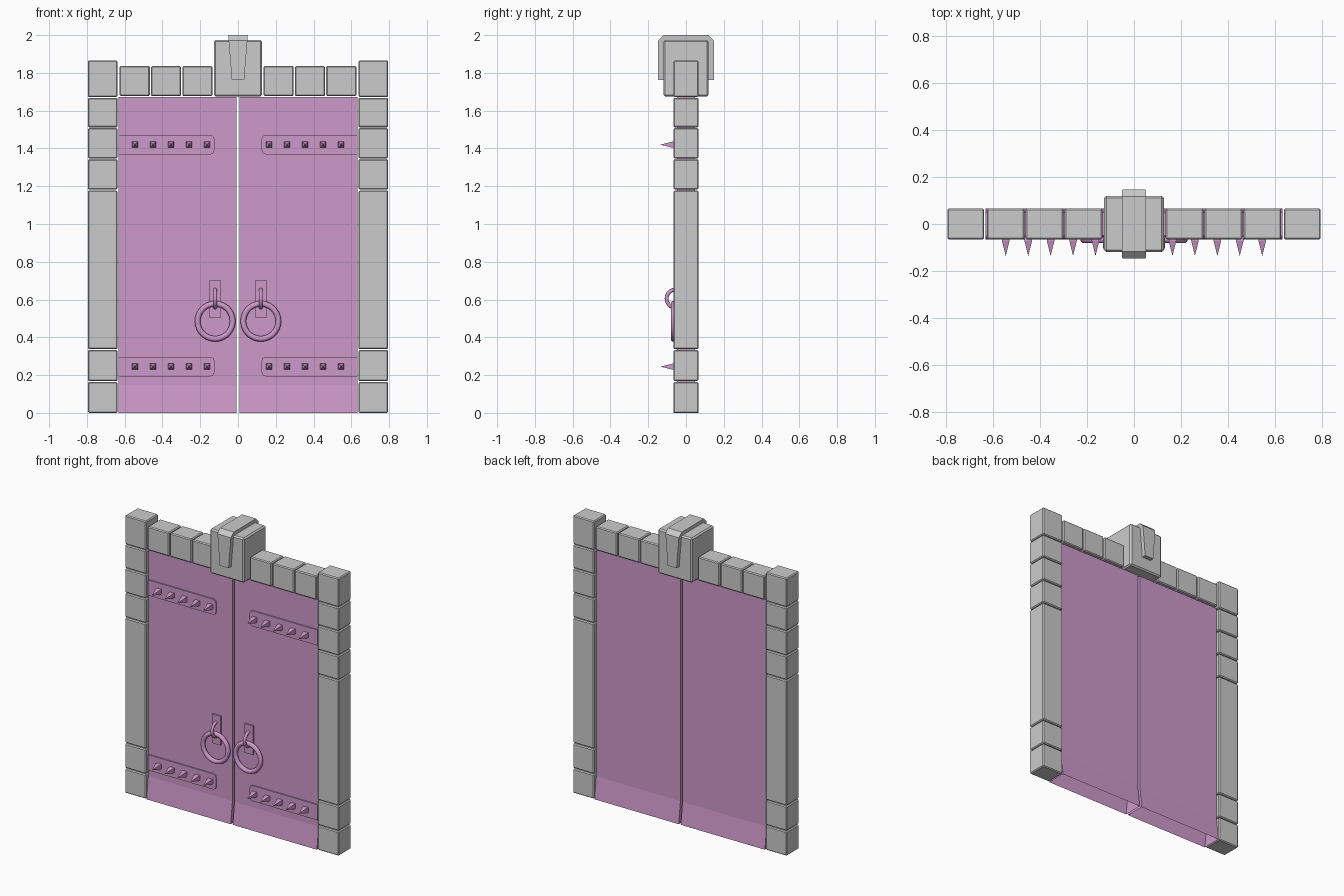
import bpy, bmesh, math
from mathutils import Vector

if "Cube" in bpy.data.objects:
    bpy.data.objects.remove(bpy.data.objects["Cube"])

paint = bpy.data.materials.new("door_paint")
paint.diffuse_color = (0.62, 0.32, 0.60, 1)
paint.use_nodes = True
paint.node_tree.nodes["Principled BSDF"].inputs["Base Color"].default_value = paint.diffuse_color


def finish(name, bm, mat=None, bevel=0):
    bmesh.ops.recalc_face_normals(bm, faces=bm.faces[:])
    me = bpy.data.meshes.new(name)
    bm.to_mesh(me)
    bm.free()
    ob = bpy.data.objects.new(name, me)
    bpy.context.collection.objects.link(ob)
    if mat:
        me.materials.append(mat)
    if bevel:
        m = ob.modifiers.new("edge_wear", 'BEVEL')
        m.width, m.segments = bevel, 1
    return ob


def prism(name, pts, to3d, a, b, mat=None, bevel=0, open_bottom=False):
    """Extrude a 2D outline between depths a and b; to3d maps (u, v, depth) to a point."""
    bm = bmesh.new()
    lo = [bm.verts.new(to3d(u, v, a)) for u, v in pts]
    hi = [bm.verts.new(to3d(u, v, b)) for u, v in pts]
    bm.faces.new(lo)
    bm.faces.new(hi)
    n = len(pts)
    for i in range(n):
        if open_bottom and i == n - 1:
            continue
        j = (i + 1) % n
        bm.faces.new((lo[i], lo[j], hi[j], hi[i]))
    return finish(name, bm, mat, bevel)


def block(name, x0, x1, y0, y1, z0, z1, mat=None, bevel=0):
    outline = [(x0, z0), (x1, z0), (x1, z1), (x0, z1)]
    return prism(name, outline, lambda u, v, d: (u, d, v), y0, y1, mat, bevel)


def torus(name, centre, major, minor, plane, n=28, m=10):
    bm = bmesh.new()
    rows = []
    for i in range(n):
        a = math.tau * i / n
        row = []
        for j in range(m):
            b = math.tau * j / m
            r, h = major + minor * math.cos(b), minor * math.sin(b)
            p, q = r * math.cos(a), r * math.sin(a)
            off = (p, h, q) if plane == 'XZ' else (h, p, q)
            row.append(bm.verts.new(Vector(centre) + Vector(off)))
        rows.append(row)
    for i in range(n):
        for j in range(m):
            k, l = (i + 1) % n, (j + 1) % m
            bm.faces.new((rows[i][j], rows[k][j], rows[k][l], rows[i][l]))
    for f in bm.faces:
        f.smooth = True
    return finish(name, bm, paint)


def spike(name, x, z, r=0.016):
    # square stud with a pyramid point
    bm = bmesh.new()
    rings = [[bm.verts.new((x + sx * r, y, z + sz * r))
              for sx, sz in ((-1, -1), (1, -1), (1, 1), (-1, 1))] for y in (-0.045, -0.072)]
    tip = bm.verts.new((x, -0.136, z))
    for i in range(4):
        j = (i + 1) % 4
        bm.faces.new((rings[0][i], rings[0][j], rings[1][j], rings[1][i]))
        bm.faces.new((rings[1][i], rings[1][j], tip))
    bm.faces.new(rings[0])
    return finish(name, bm, paint)


D, R = 0.066, 0.048      # half depth of stone frame, half depth of door leaf
levels = [0, .168, .337, 1.182, 1.347, 1.512, 1.672]
yz = lambda u, v, d: (d, u, v)
xz = lambda u, v, d: (u, d, v)

for s, side in ((-1, "left"), (1, "right")):
    # stone column and corner cap
    for i, z0 in enumerate(levels):
        z1 = levels[i + 1] - 0.004 if i + 1 < len(levels) else 1.866
        block(f"column_stone_{side}_{i}", s * .638, s * .795, -D, D, z0, z1, bevel=.006)
    # lintel stones
    for i in range(3):
        x = .135 + i * .166
        block(f"lintel_stone_{side}_{i}", s * x, s * (x + .160), -D, D, 1.677, 1.836, bevel=.006)

    # door leaf, flaring out at the foot
    leaf = [(-D, 0), (-R, .148), (-R, 1.672), (R, 1.672), (R, .148), (D, 0)]
    prism(f"door_{side}", leaf, yz, s * .008, s * .633, paint, open_bottom=True)

    # straps with rounded inner ends, and their spikes
    for z, row in ((.245, "lower"), (1.42, "upper")):
        h, c, x0 = .052, .022, .125
        arc = [(s * (x0 + c - c * math.cos(t)), z + g * (h - c + c * math.sin(t)))
               for g, ts in ((1, (math.pi / 2, math.pi / 4, 0)), (-1, (0, math.pi / 4, math.pi / 2)))
               for t in ts]
        strap = [(s * .632, z + h)] + arc + [(s * .632, z - h)]
        prism(f"strap_{row}_{side}", strap, xz, -R - .008, -R + .005, paint)
        for i in range(5):
            spike(f"spike_{row}_{side}_{i}", s * (.164 + i * .0955), z)

    # handle: back plate, loop and ring
    hx = s * .121
    block(f"handle_plate_{side}", hx - .032, hx + .032, -R - .012, -R + .005, .505, .70, paint)
    torus(f"handle_loop_{side}", (hx, -.055, .605), .048, .010, 'YZ', 20, 8)
    torus(f"handle_ring_{side}", (hx, -.066, .485), .093, .015, 'XZ')

# keystone block
block("keystone_block", -.127, .127, -.119, .119, 1.675, 1.975, bevel=.009)

# tapered wedge wrapping over the keystone
half = lambda z: .033 + (.052 - .033) * (z - 1.763) / .237
wedge = [(-.147, 1.763), (.147, 1.763), (.147, 1.972), (.118, 2.0), (-.118, 2.0), (-.147, 1.972)]
prism("keystone_wedge", wedge, lambda u, v, d: (d * half(v), u, v), -1, 1)
